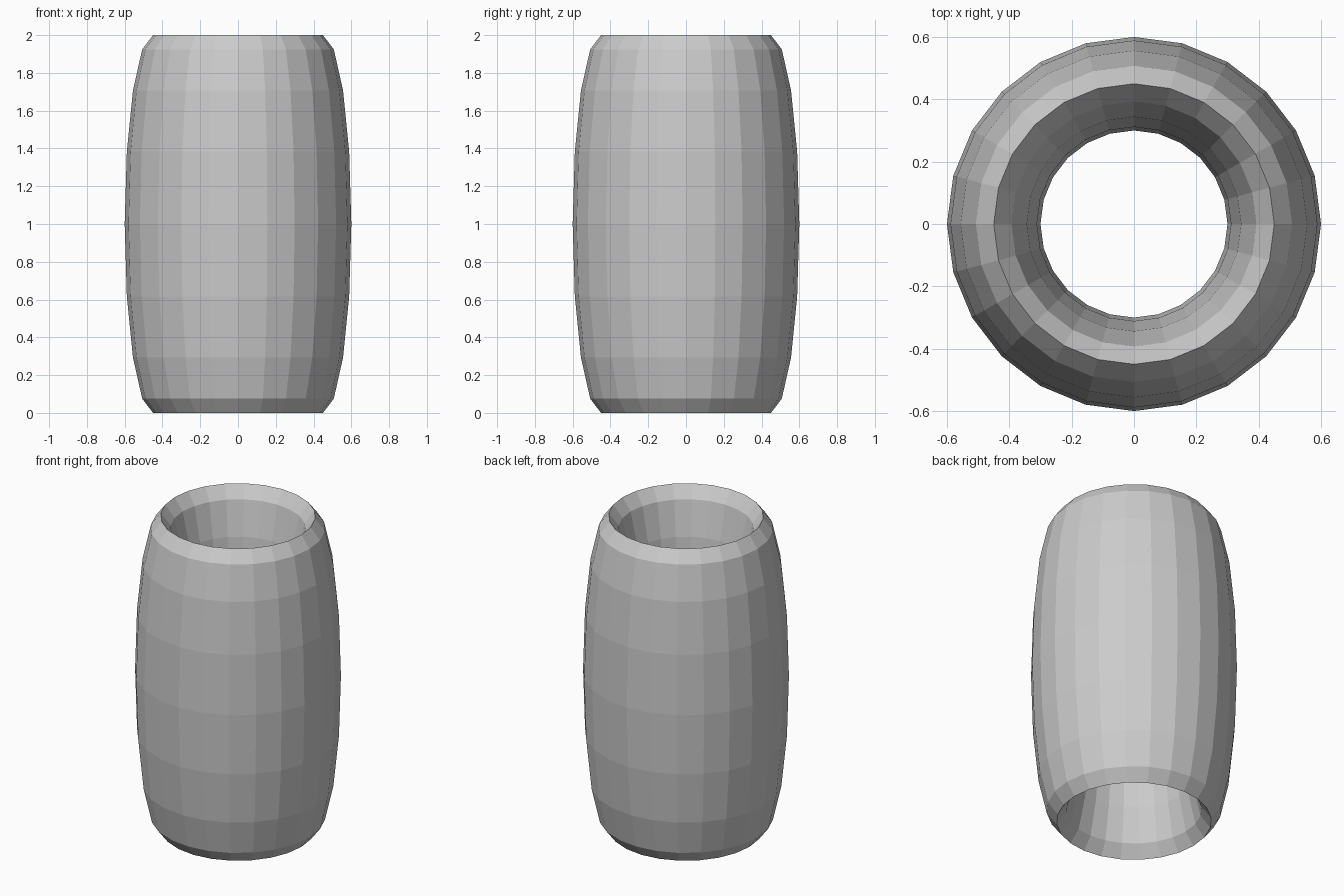
import bpy

if "Cube" in bpy.data.objects:
    bpy.data.objects.remove(bpy.data.objects["Cube"])

# Barrel-shaped hollow sleeve: a low-poly torus stretched upwards
MAJOR, MINOR, HEIGHT = 0.45, 0.15, 2.0
bpy.ops.mesh.primitive_torus_add(
    major_segments=24, minor_segments=16,
    major_radius=MAJOR, minor_radius=MINOR,
    location=(0, 0, HEIGHT / 2))
sleeve = bpy.context.object
sleeve.name = "stretched_ring"
sleeve.scale.z = HEIGHT / (2 * MINOR)
bpy.ops.object.transform_apply(location=False, rotation=False, scale=True)
bpy.ops.object.shade_flat()
